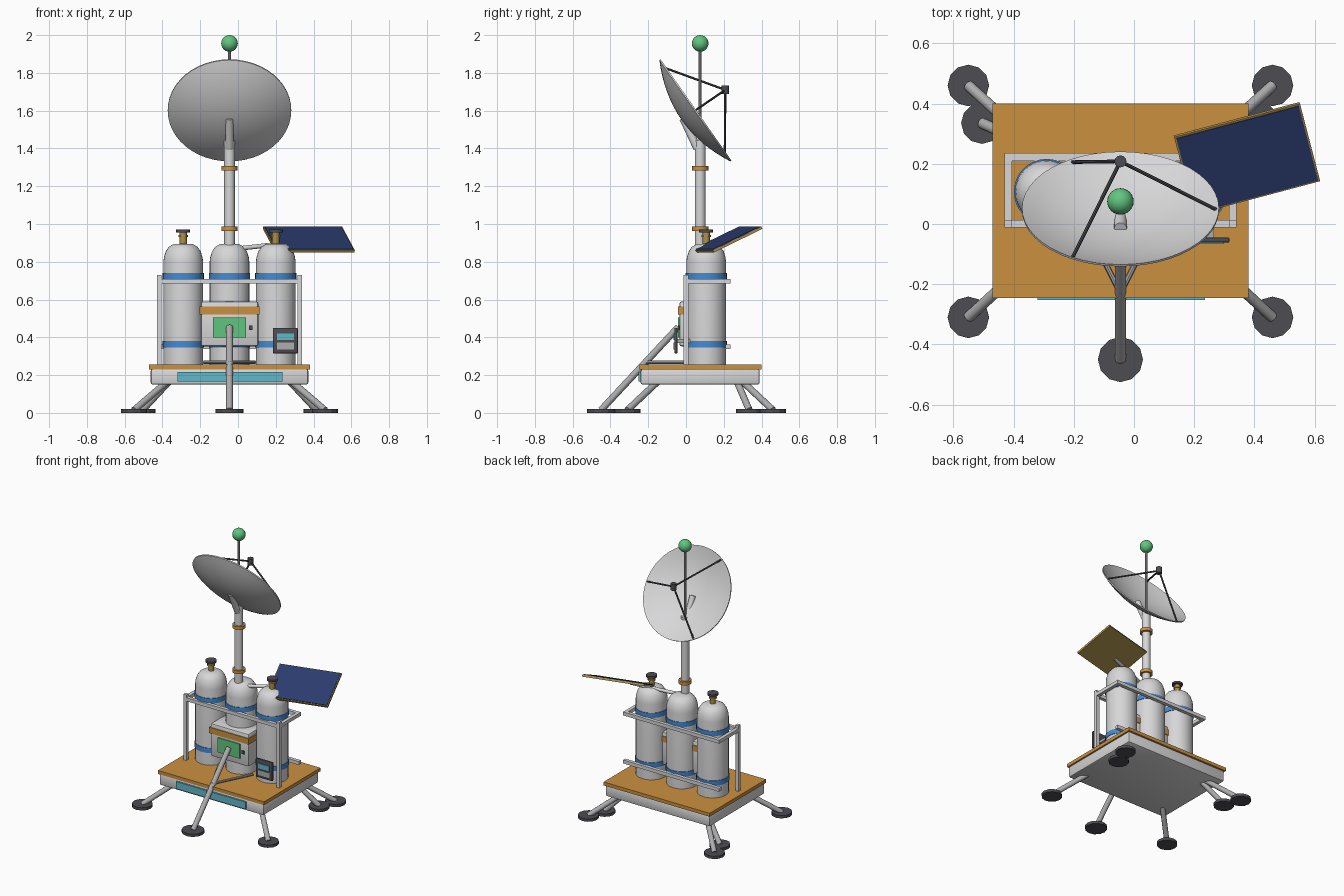
import bpy, bmesh, math
from mathutils import Vector, Matrix

if "Cube" in bpy.data.objects:
    bpy.data.objects.remove(bpy.data.objects["Cube"])


def mat(name, r, g, b):
    m = bpy.data.materials.new(name)
    m.diffuse_color = (r, g, b, 1)
    m.use_nodes = True
    m.node_tree.nodes["Principled BSDF"].inputs["Base Color"].default_value = m.diffuse_color
    return m


LIGHT = mat("light_grey", 0.68, 0.68, 0.69)
METAL = mat("metal_grey", 0.42, 0.42, 0.43)
ORANGE = mat("orange", 0.60, 0.28, 0.05)
GREEN = mat("green", 0.12, 0.56, 0.21)
BLUE = mat("blue", 0.06, 0.26, 0.65)
CYAN = mat("cyan", 0.12, 0.48, 0.60)
DARK = mat("dark_grey", 0.075, 0.075, 0.085)
NAVY = mat("navy", 0.025, 0.045, 0.16)
GOLD = mat("gold", 0.42, 0.28, 0.07)


def make(name, bm, m, smooth=False):
    bmesh.ops.recalc_face_normals(bm, faces=bm.faces)
    me = bpy.data.meshes.new(name)
    bm.to_mesh(me)
    bm.free()
    ob = bpy.data.objects.new(name, me)
    bpy.context.collection.objects.link(ob)
    me.materials.append(m)
    if smooth:
        bpy.context.view_layer.objects.active = ob
        ob.select_set(True)
        bpy.ops.object.shade_smooth_by_angle(angle=math.radians(40))
        ob.select_set(False)
    return ob


def box(name, x, y, z, m, bevel=0):
    """Box from (min, max) pairs."""
    bm = bmesh.new()
    bmesh.ops.create_cube(bm, size=1)
    for v in bm.verts:
        v.co = [(a + b) / 2 + c * (b - a) for (a, b), c in zip((x, y, z), v.co)]
    if bevel:
        bmesh.ops.bevel(bm, geom=bm.edges[:], offset=bevel, segments=2, profile=0.5, affect='EDGES')
    return make(name, bm, m, bool(bevel))


def tube(name, a, b, r, m, n=12, smooth=True):
    """Cylinder between two points."""
    a, b = Vector(a), Vector(b)
    bm = bmesh.new()
    mx = Matrix.Translation((a + b) / 2) @ (b - a).to_track_quat('Z', 'Y').to_matrix().to_4x4()
    bmesh.ops.create_cone(bm, cap_ends=True, segments=n, radius1=r, radius2=r,
                          depth=(b - a).length, matrix=mx)
    return make(name, bm, m, smooth)


def lathe(name, profile, m, place, n=32):
    """Revolve (radius, height) points round z, then place with a matrix."""
    bm = bmesh.new()
    vs = [bm.verts.new((r, 0, z)) for r, z in profile]
    es = [bm.edges.new(p) for p in zip(vs, vs[1:])]
    bmesh.ops.spin(bm, geom=vs + es, axis=(0, 0, 1), cent=(0, 0, 0),
                   angle=math.tau, steps=n, use_merge=True)
    bmesh.ops.remove_doubles(bm, verts=bm.verts, dist=1e-5)
    bmesh.ops.transform(bm, verts=bm.verts, matrix=place)
    return make(name, bm, m, True)


CX = -0.045   # centre line of the symmetric parts
MY = 0.075    # mast depth

# Platform
box("base", (-0.462, 0.372), (-0.24, 0.39), (0.15, 0.232), LIGHT, 0.01)
box("deck", (-0.47, 0.38), (-0.245, 0.40), (0.23, 0.255), ORANGE)
box("front_strip", (-0.32, 0.235), (-0.252, -0.238), (0.165, 0.217), CYAN)

# Legs with round feet: (foot offset, foot y, top offset, top y)
for s in (-1, 1):
    for fx, fy, tx, ty in ((0.505, 0.46, 0.33, 0.30), (0.46, 0.335, 0.32, 0.27),
                           (0.505, -0.31, 0.33, -0.15)):
        tube("foot", (CX + s * fx, fy, 0), (CX + s * fx, fy, 0.02), 0.069, DARK, 12, False)
        tube("leg", (CX + s * fx, fy, 0.015), (CX + s * tx, ty, 0.165), 0.018, METAL)
tube("front_foot", (CX, -0.45, 0), (CX, -0.45, 0.02), 0.075, DARK, 12, False)
tube("front_leg", (CX, -0.45, 0.015), (CX, -0.04, 0.455), 0.018, METAL)
for s in (-1, 1):
    tube("leg_brace", (CX, -0.23, 0.268), (CX + s * 0.135, 0.04, 0.268), 0.009, METAL, 8)

# Tanks with bands; outer ones carry valves
tank = [(0, 0.25), (0.105, 0.25), (0.105, 0.80), (0.102, 0.825), (0.092, 0.856),
        (0.076, 0.879), (0.052, 0.893), (0, 0.897)]
for i in (-1, 0, 1):
    x, y = CX + i * 0.245, 0.107
    lathe("tank", tank, LIGHT, Matrix.Translation((x, y, 0)))
    for z in (0.345, 0.705):
        tube("tank_band", (x, y, z), (x, y, z + 0.035), 0.109, BLUE, 32)
    if i:
        tube("valve_stem", (x, y, 0.89), (x, y, 0.958), 0.019, GOLD)
        tube("valve_collar", (x, y, 0.93), (x, y, 0.942), 0.026, GOLD)
        tube("valve_wheel", (x, y, 0.956), (x, y, 0.97), 0.037, DARK, 16)

# Rack around the tanks
X0, X1, Y0, Y1, T = -0.43, 0.34, -0.012, 0.235, 0.025
for y in (Y0, Y1 - T):
    box("top_rail", (X0, X1), (y, y + T), (0.685, 0.71), LIGHT)
for x in (X0, X1 - T):
    box("side_rail", (x, x + T), (Y0, Y1), (0.685, 0.71), LIGHT)
    box("rack_post", (x, x + T), (Y0, Y0 + T), (0.25, 0.73), LIGHT)
box("lower_back_rail", (X0, X1), (Y1 - T, Y1), (0.337, 0.362), LIGHT)

# Control cabinet
box("cabinet", (-0.197, 0.108), (-0.035, 0.13), (0.352, 0.59), LIGHT, 0.012)
box("cabinet_band", (-0.204, 0.115), (-0.042, 0.135), (0.52, 0.562), ORANGE)
box("cabinet_screen", (-0.133, 0.043), (-0.043, -0.034), (0.40, 0.505), GREEN)
box("cabinet_button", (0.058, 0.078), (-0.043, -0.034), (0.44, 0.462), DARK)

# Handheld unit hung in front of the right tank
box("handheld", (0.185, 0.317), (-0.062, -0.045), (0.315, 0.45), DARK, 0.005)
box("handheld_screen", (0.207, 0.297), (-0.067, -0.06), (0.385, 0.42), CYAN)
box("handheld_keys", (0.207, 0.297), (-0.066, -0.06), (0.335, 0.372), METAL)
box("handheld_bracket", (0.235, 0.265), (-0.047, 0.02), (0.37, 0.39), METAL)

# Mast, collars, antenna and beacon
tube("mast", (CX, MY, 0.88), (CX, MY, 1.445), 0.028, LIGHT, 24)
for z in (0.963, 1.283):
    tube("mast_collar", (CX, MY, z), (CX, MY, z + 0.024), 0.043, ORANGE, 24)
tube("antenna", (CX, MY, 1.44), (CX, MY, 1.93), 0.008, METAL, 8)
bm = bmesh.new()
bmesh.ops.create_uvsphere(bm, u_segments=24, v_segments=12, radius=0.044,
                          matrix=Matrix.Translation((CX, MY, 1.956)))
make("beacon", bm, GREEN, True)

# Dish: shallow bowl facing back and up, with a feed on three struts
tilt = Matrix.Translation((CX, 0.053, 1.604)) @ Matrix.Rotation(-math.radians(55), 4, 'X')
R, D = 0.327, 0.085
bowl = [(R * k / 8, D * ((k / 8) ** 2 - 1)) for k in range(9)]
outer = [(r, z - 0.008) for r, z in reversed(bowl)]
lathe("dish", bowl + outer, LIGHT, tilt, 48)
tube("dish_bracket", (CX, 0.06, 1.40), (CX, -0.015, 1.56), 0.021, LIGHT, 16)
feed = Vector((CX, 0.208, 1.71))
for k in range(3):
    a = k * math.tau / 3
    rim = tilt @ Vector((0.317 * math.cos(a), 0.317 * math.sin(a), -0.006))
    tube("feed_strut", rim, feed, 0.006, DARK, 8)
tube("feed", feed - Vector((0, 0, 0.022)), feed + Vector((0, 0, 0.024)), 0.02, DARK, 12)

# Tilted solar panel on an arm
origin = Vector((0.20, 0.032, 0.86))
u = Vector((0.618, 0.143, 0.86)) - origin
v = Vector((0.133, 0.289, 0.985)) - origin
nrm = u.cross(v).normalized()


def slab(name, inset, lo, hi, m):
    bm = bmesh.new()
    bmesh.ops.create_cube(bm, size=1)
    for p in bm.verts:
        c = p.co.copy()
        p.co = (origin + u * (0.5 + c.x * (1 - 2 * inset / u.length))
                + v * (0.5 + c.y * (1 - 2 * inset / v.length)) + nrm * (lo if c.z < 0 else hi))
    return make(name, bm, m)


slab("panel_back", 0, -0.012, 0.002, GOLD)
slab("panel_cells", 0.006, 0.001, 0.006, NAVY)
tube("panel_arm", (0.0, 0.08, 0.87), (0.32, 0.18, 0.905), 0.012, LIGHT)
